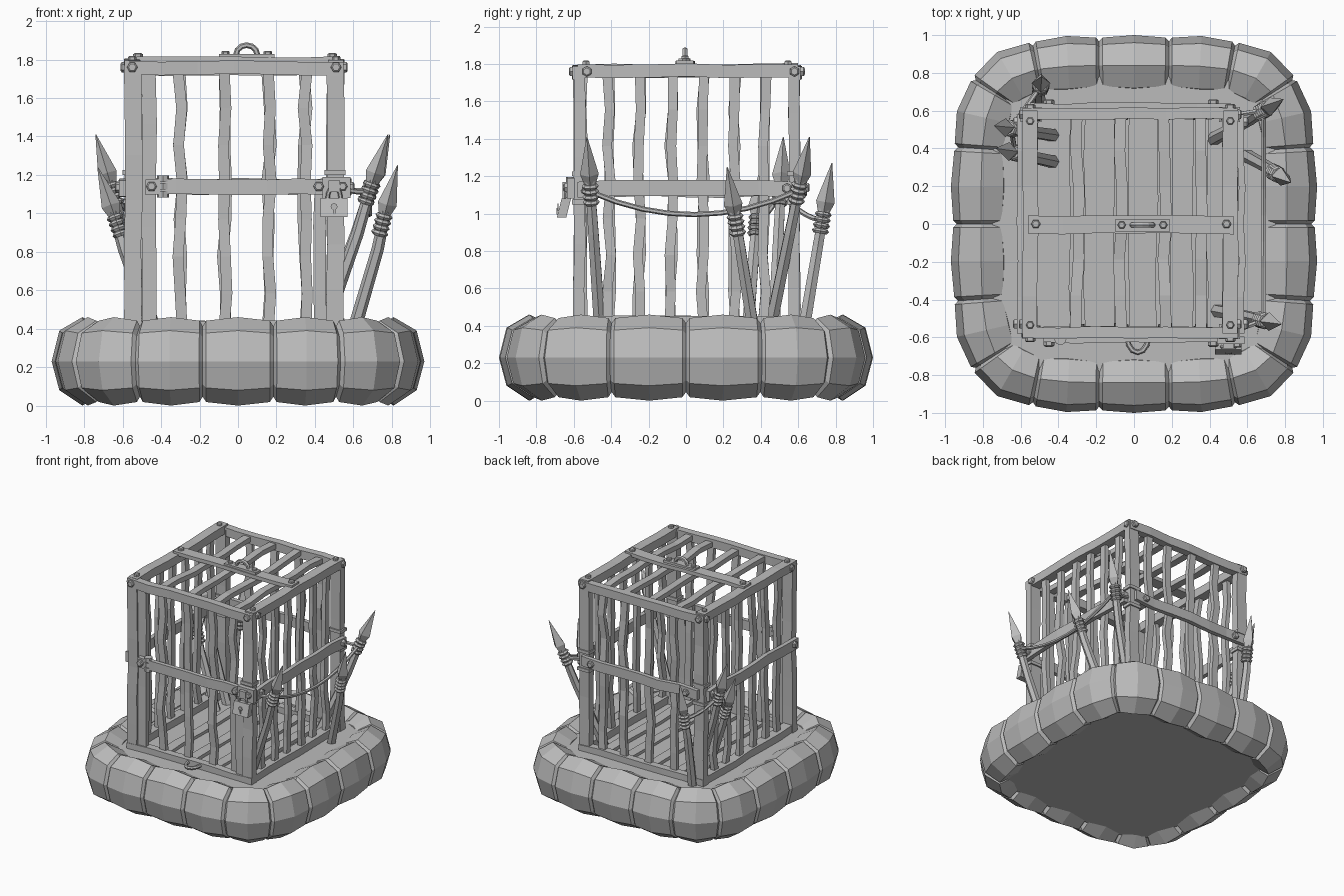
import bpy, bmesh, math, random
from mathutils import Vector as V

random.seed(4)
cube = bpy.data.objects.get("Cube")
if cube:
    bpy.data.objects.remove(cube, do_unlink=True)

grey = bpy.data.materials.new("plain_grey")
grey.use_nodes = True
tone = (0.5, 0.5, 0.5, 1)
grey.diffuse_color = tone
grey.node_tree.nodes["Principled BSDF"].inputs["Base Color"].default_value = tone


def loft(name, rings):
    """Skin a list of equal point rings and cap both ends."""
    bm = bmesh.new()
    rows = [[bm.verts.new(p) for p in ring] for ring in rings]
    n = len(rows[0])
    for a, b in zip(rows, rows[1:]):
        for i in range(n):
            j = (i + 1) % n
            bm.faces.new((a[i], a[j], b[j], b[i]))
    bm.faces.new(rows[0][::-1])
    bm.faces.new(rows[-1])
    bmesh.ops.recalc_face_normals(bm, faces=bm.faces)
    me = bpy.data.meshes.new(name)
    bm.to_mesh(me)
    bm.free()
    me.materials.append(grey)
    ob = bpy.data.objects.new(name, me)
    bpy.context.collection.objects.link(ob)
    return ob


def plank(name, lo, hi, cuts=1, wobble=0.0):
    """Box between two corners, cut along its longest axis and made uneven."""
    lo, hi = V(lo), V(hi)
    size = hi - lo
    k = max(range(3), key=lambda i: size[i])
    u, v = (k + 1) % 3, (k + 2) % 3
    rings = []
    for i in range(cuts + 1):
        shift = [random.uniform(-wobble, wobble) for _ in range(2)]
        ring = []
        for a, b in ((0, 0), (1, 0), (1, 1), (0, 1)):
            p = lo.copy()
            p[k] += size[k] * i / cuts
            p[u] += size[u] * a + shift[0]
            p[v] += size[v] * b + shift[1]
            ring.append(p)
        rings.append(ring)
    return loft(name, rings)


def tube(name, path, radii, ref, sides=6):
    path, ref = [V(p) for p in path], V(ref)
    if not isinstance(radii, (list, tuple)):
        radii = [radii] * len(path)
    rings = []
    for i, p in enumerate(path):
        t = (path[min(i + 1, len(path) - 1)] - path[max(i - 1, 0)]).normalized()
        u = t.cross(ref).normalized()
        w = t.cross(u)
        angles = [math.tau * j / sides for j in range(sides)]
        rings.append([p + radii[i] * (u * math.cos(a) + w * math.sin(a)) for a in angles])
    return loft(name, rings)


def bolt(name, at, axis, r=0.028, h=0.02):
    at, axis = V(at), V(axis)
    ref = (0, 1, 0) if abs(axis.y) < 0.5 else (0, 0, 1)
    tube(name, [at - axis * 0.01, at + axis * h * 0.7, at + axis * h], [r, r, r * 0.7], ref)


def arc(center, rx, rz, a0, a1, n, flat=False):
    pts = []
    for i in range(n + 1):
        a = math.radians(a0 + (a1 - a0) * i / n)
        s = rz * math.sin(a)
        pts.append(V(center) + V((rx * math.cos(a), s if flat else 0, 0 if flat else s)))
    return pts


def outline(deg, inset, z):
    """Point on the rounded-square outline, moved inwards along its normal."""
    c, s = math.cos(math.radians(deg)), math.sin(math.radians(deg))
    ax, ay = 0.97, 1.0
    r = ((c / ax) ** 4 + (s / ay) ** 4) ** -0.25
    n = V((c ** 3 / ax ** 4, s ** 3 / ay ** 4, 0)).normalized()
    return V((r * c, r * s, z)) - n * inset


# Inflated ring: padded segments with pinched ends
section = [(0, .23), (.04, .39), (.16, .46), (.28, .40),
           (.32, .23), (.28, .07), (.16, 0), (.04, .08)]
quarter = [0, 23, 42, 61, 79.5]
stops = quarter + [180 - a for a in quarter[::-1]]
stops += [a + 180 for a in stops[1:]]
for a0, a1 in zip(stops, stops[1:]):
    rings = []
    for t, s in ((0, .8), (.05, .92), (.5, 1), (.95, .92), (1, .8)):
        rings.append([outline(a0 + (a1 - a0) * t, .16 + (o - .16) * s, .23 + (z - .23) * s)
                      for o, z in section])
    loft("ring_segment", rings)

# Deck filling the ring
loft("deck", [[outline(a, .22, z) for a in stops[:-1]] for z in (.06, .39)])

# Corner posts and door stiles
for x in (-.59, .46):
    for y in (-.60, .55):
        plank("corner_post", (x, y, .37), (x + .09, y + .06, 1.77), 6, .005)
plank("door_stile", (-.50, -.59, .39), (-.425, -.55, 1.73), 5, .004)
plank("door_stile", (.395, -.59, .39), (.46, -.55, 1.12), 4, .004)

# Top and bottom rails
for z, h in ((1.72, .07), (.38, .06)):
    for y in (-.605, .555):
        plank("cross_rail", (-.59, y, z), (.55, y + .06, z + h), 6, .005)
    for x in (-.59, .47):
        plank("side_rail", (x, -.58, z + .01), (x + .08, .60, z + h + .01), 6, .005)

# Uneven bars on walls, roof and floor
for x in (-.30, -.07, .16, .35):
    for y in (-.57, .56):
        plank("wall_bar", (x - .028, y, .39), (x + .028, y + .035, 1.74), 7, .013)
    plank("roof_bar", (x - .03, -.57, 1.735), (x + .03, .58, 1.775), 6, .010)
    plank("floor_bar", (x - .04, -.57, .385), (x + .04, .58, .415), 5, .006)
for y in (-.41, -.25, -.08, .09, .26, .42):
    for x in (-.565, .49):
        plank("side_bar", (x, y - .026, .39), (x + .035, y + .026, 1.75), 7, .012)

# Middle bands
plank("front_band", (-.48, -.63, 1.10), (.47, -.595, 1.18), 6, .007)
plank("back_band", (-.55, .605, 1.10), (.51, .64, 1.18), 6, .007)
for x in (-.62, .55):
    plank("side_band", (x, -.58, 1.09), (x + .035, .58, 1.175), 6, .006)
    out = V((1 if x > 0 else -1, 0, 0))
    for y in (-.53, .54):
        bolt("band_bolt", (.585 if x > 0 else -.62, y, 1.135), out)
for x in (-.45, .42):
    bolt("band_bolt", (x, -.63, 1.14), (0, -1, 0))
    bolt("band_bolt", (x, .64, 1.14), (0, 1, 0))
for z in (1.10, 1.14, 1.18):
    tube("hinge_knuckle", [(-.39, -.61, z - .017), (-.39, -.61, z + .017)], .032, (0, 1, 0), 8)

# Roof beam, lifting plate and handle
plank("roof_beam", (-.56, -.05, 1.785), (.53, .045, 1.815), 6, .006)
plank("handle_plate", (-.10, -.04, 1.81), (.19, .025, 1.83))
tube("handle", arc((.045, -.005, 1.825), .055, .05, 0, 180, 6), .015, (0, 1, 0))
for x in (-.065, .155):
    bolt("plate_bolt", (x, -.005, 1.83), (0, 0, 1), .022, .015)
for x in (-.52, .49):
    bolt("beam_bolt", (x, 0, 1.815), (0, 0, 1), .025, .018)

# Corner bolts
for x in (-.55, .51):
    for y, d in ((-.605, -1), (.615, 1)):
        bolt("corner_bolt", (x, y, 1.76), (0, d, 0))
        bolt("top_bolt", (x, y - d * .07, 1.80), (0, 0, 1), .022, .018)
for x, d in ((-.59, -1), (.55, 1)):
    for y in (-.53, .58):
        bolt("corner_bolt", (x, y, 1.76), (d, 0, 0))

# Hasp and padlock
plank("hasp_plate", (.44, -.635, 1.08), (.585, -.595, 1.19))
plank("hasp_block", (.47, -.66, 1.11), (.53, -.63, 1.17))
bolt("hasp_bolt", (.545, -.635, 1.14), (0, -1, 0), .025)
shackle = arc((.50, -.65, 1.07), .035, .07, 0, 180, 6)
tube("shackle", shackle, .011, (0, 1, 0))
lock = [[V((x, y + s, z)) for x, y in ((.43, -.67), (.57, -.67), (.57, -.62), (.43, -.62))]
        for z, s in ((.98, -.02), (1.08, .005))]
loft("padlock", lock)
tube("keyhole", [(.50, -.682, 1.035), (.50, -.688, 1.035)], .018, (0, 0, 1), 8)
plank("keyhole_slot", (.493, -.693, .995), (.507, -.686, 1.03))

# Front floor eyelet
tube("floor_eyelet", arc((.02, -.60, .42), .055, .08, 180, 360, 6, True), .014, (0, 0, 1))

# Spears: tip and foot
spears = [((.78, -.53, 1.41), (.44, -.46, .38)), ((.83, .22, 1.25), (.60, .36, .38)),
          ((.79, .66, 1.41), (.42, .45, .38)), ((-.74, .52, 1.41), (-.43, .47, .38)),
          ((-.49, .78, 1.27), (-.50, .63, .38)), ((-.73, .40, 1.24), (-.43, .33, .38))]
ties = []
for tip, foot in spears:
    tip, foot = V(tip), V(foot)
    d = (foot - tip).normalized()
    bend = V((.012 if tip.x > 0 else -.012, 0, 0))
    tube("spear_head", [tip, tip + d * .21, tip + d * .27], [.002, .05, .03], (0, 1, 0), 4)
    tube("spear_shaft", [tip + d * .24, (tip + foot) / 2 + bend, foot], [.028, .032, .036], (0, 1, 0))
    for k in range(4):
        c = tip + d * (.265 + k * .03)
        tube("spear_binding", [c, c + d * .012, c + d * .026], [.036, .046, .036], (0, 1, 0), 8)
    ties.append(tip + d * .31)


def rope(a, b, sag, ref):
    pts = [a.lerp(b, i / 8) - V((0, 0, sag * 4 * (i / 8) * (1 - i / 8))) for i in range(9)]
    tube("rope", pts, .014, ref)


# Ropes between the spears and to the cage
rope(ties[0], ties[2], .125, (1, 0, 0))
rope(ties[3], ties[4], .03, (0, 0, 1))
rope(ties[3], ties[5], .02, (1, 0, 0))
rope(ties[0], V((.55, -.56, 1.13)), .01, (0, 1, 0))
rope(ties[2], V((.55, .58, 1.13)), .01, (0, 1, 0))
rope(ties[3], V((-.59, .57, 1.13)), .01, (0, 1, 0))
for x, y in ((.505, -.57), (.505, .58), (-.545, .58)):
    for z in (1.05, 1.20):
        plank("post_lashing", (x - .055, y - .04, z), (x + .055, y + .04, z + .025))
